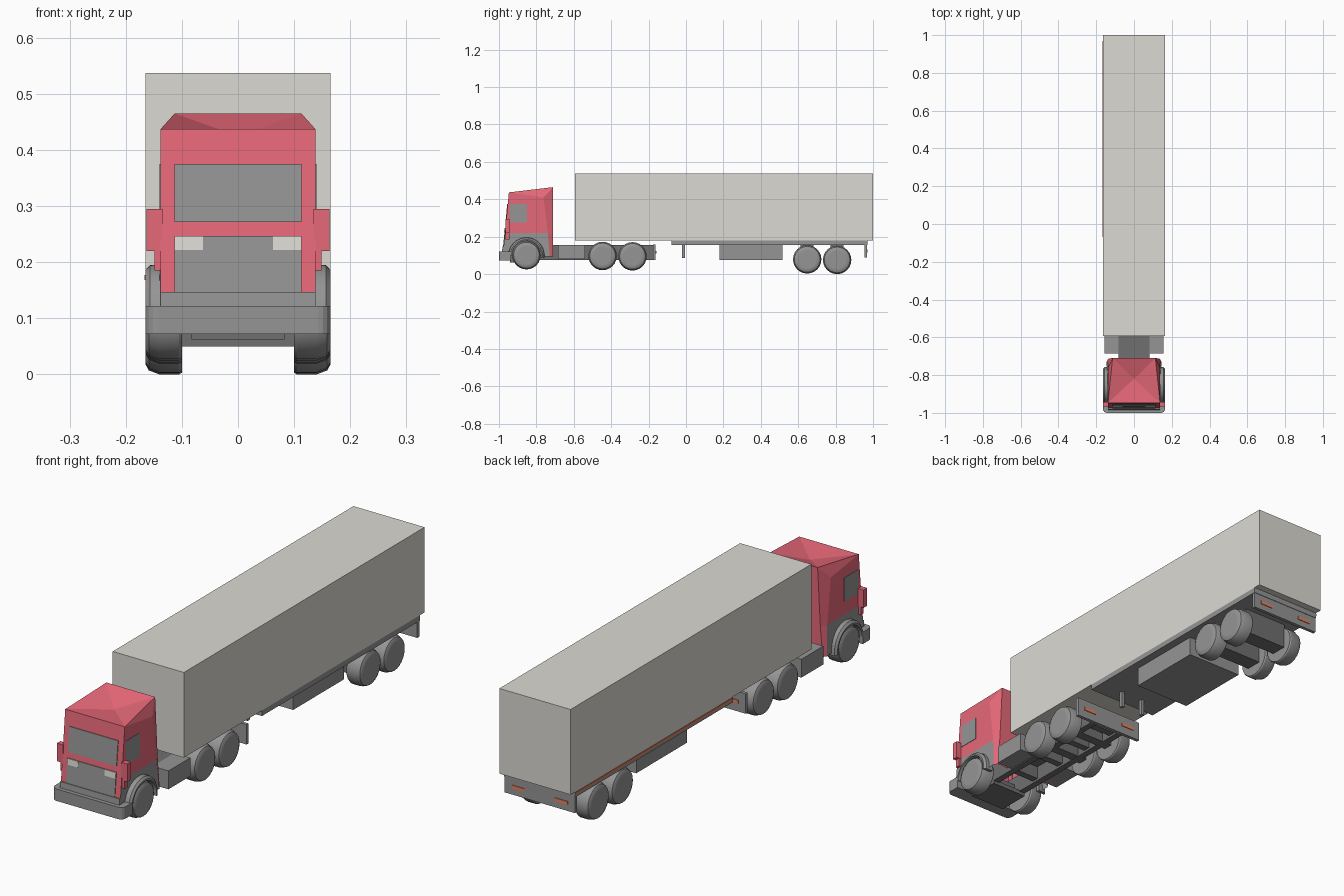
import bpy, bmesh
from math import radians, cos, sin
from mathutils import Vector

if "Cube" in bpy.data.objects:
    bpy.data.objects.remove(bpy.data.objects["Cube"])


def material(name, rgb):
    m = bpy.data.materials.new(name)
    m.diffuse_color = (*rgb, 1)
    m.use_nodes = True
    m.node_tree.nodes["Principled BSDF"].inputs["Base Color"].default_value = m.diffuse_color
    return m


RED = material("red_paint", (0.8, 0.14, 0.19))
CREAM = material("cream_panel", (0.72, 0.70, 0.65))
ORANGE = material("orange_lamp", (0.8, 0.22, 0.1))
GREY = material("grey_paint", (0.3, 0.3, 0.3))
DARK = material("dark_grey", (0.16, 0.16, 0.16))


def finish(name, bm, mats=(), smooth=False):
    bmesh.ops.recalc_face_normals(bm, faces=bm.faces[:])
    me = bpy.data.meshes.new(name)
    bm.to_mesh(me)
    bm.free()
    for m in mats:
        me.materials.append(m)
    ob = bpy.data.objects.new(name, me)
    bpy.context.collection.objects.link(ob)
    if smooth:
        bpy.ops.object.select_all(action='DESELECT')
        ob.select_set(True)
        bpy.context.view_layer.objects.active = ob
        bpy.ops.object.shade_smooth_by_angle(angle=radians(30))
    return ob


def box(name, x, y, z, mat=GREY, lean=0.0):
    """Box from (min, max) ranges; lean shears it along the cab front slope."""
    bm = bmesh.new()
    bmesh.ops.create_cube(bm, size=1)
    for v in bm.verts:
        p = [r[0] + (c + 0.5) * (r[1] - r[0]) for c, r in zip(v.co, (x, y, z))]
        p[1] += (p[2] - 0.22) * lean
        v.co = p
    return finish(name, bm, [mat])


def pair(name, x, y, z, mat=GREY, lean=0.0):
    box(name + "_right", x, y, z, mat, lean)
    box(name + "_left", (-x[1], -x[0]), y, z, mat, lean)


def lathe(name, profile, side, y, z, a0=0, sweep=360, steps=24, mat=GREY):
    """Spin an (x, radius) profile round the x axis."""
    bm = bmesh.new()
    a = radians(a0)
    vs = [bm.verts.new((side * px, r * cos(a), r * sin(a))) for px, r in profile]
    es = [bm.edges.new(e) for e in zip(vs, vs[1:])]
    if sweep < 360:
        es.append(bm.edges.new((vs[-1], vs[0])))
    bmesh.ops.spin(bm, geom=vs + es, cent=(0, 0, 0), axis=(1, 0, 0),
                   angle=radians(sweep), steps=steps)
    bmesh.ops.remove_doubles(bm, verts=bm.verts[:], dist=1e-5)
    bmesh.ops.holes_fill(bm, edges=bm.edges[:], sides=0)
    bmesh.ops.translate(bm, verts=bm.verts[:], vec=Vector((0, y, z)))
    return finish(name, bm, [mat], smooth=True)


# Trailer body, deck and side strip
box("trailer_box", (-0.165, 0.165), (-0.594, 1.0), (0.18, 0.537), CREAM)
box("trailer_deck", (-0.165, 0.165), (-0.077, 0.97), (0.157, 0.18))
box("trailer_side_strip", (-0.167, -0.164), (-0.07, 0.97), (0.168, 0.177), ORANGE)
box("trailer_storage_box", (-0.13, 0.13), (0.18, 0.515), (0.075, 0.158))
pair("landing_leg", (0.045, 0.06), (-0.022, -0.006), (0.087, 0.158))
for i, y in enumerate((0.648, 0.808)):
    box(f"trailer_axle_{i+1}", (-0.102, 0.102), (y - 0.035, y + 0.035), (0.05, 0.158), DARK)


# Rear bars with lamps, on trailer and tractor
def rear_bar(name, y, z0, z1):
    box(name + "_bar", (-0.163, 0.163), (y - 0.014, y), (z0, z1))
    zc = (z0 + z1) / 2
    pair(name + "_lamp", (0.07, 0.13), (y - 0.002, y + 0.003), (zc - 0.007, zc + 0.007), ORANGE)


rear_bar("trailer_rear", 0.968, 0.09, 0.157)
rear_bar("tractor_rear", -0.162, 0.075, 0.158)

# Tractor chassis
pair("chassis_rail", (0.055, 0.083), (-0.94, -0.17), (0.075, 0.155), DARK)
box("chassis_top_plate", (-0.083, 0.083), (-0.72, -0.54), (0.14, 0.156), DARK)
box("front_under_plate", (-0.083, 0.083), (-0.94, -0.80), (0.062, 0.08), DARK)
for i, y in enumerate((-0.70, -0.54, -0.37, -0.21)):
    box(f"cross_member_{i+1}", (-0.06, 0.06), (y - 0.015, y + 0.015), (0.085, 0.145), DARK)
pair("fuel_tank", (0.083, 0.157), (-0.685, -0.54), (0.08, 0.157))
for i, (y, z) in enumerate(((-0.853, 0.101), (-0.446, 0.097), (-0.286, 0.095))):
    box(f"tractor_axle_{i+1}", (-0.102, 0.102), (y - 0.02, y + 0.02), (z - 0.02, z + 0.02), DARK)

# Wheels
TYRE = [(0.1, 0), (0.1, 0.073), (0.105, 0.076), (0.14, 0.076), (0.159, 0.069),
        (0.165, 0.058), (0.165, 0.047)]
RIM = [(0.165, 0.047), (0.156, 0.045), (0.153, 0.040), (0.161, 0.033), (0.153, 0.027),
       (0.153, 0.019), (0.163, 0.017), (0.164, 0.010), (0.160, 0.008), (0.160, 0)]
SPOTS = {"front": (-0.853, 0.101), "drive_1": (-0.446, 0.097), "drive_2": (-0.286, 0.095),
         "trailer_1": (0.648, 0.079), "trailer_2": (0.808, 0.076)}
FENDER = [(0.125, 0.079), (0.165, 0.079), (0.165, 0.086), (0.157, 0.095), (0.125, 0.097)]
for side, tag in ((1, "right"), (-1, "left")):
    for key, (y, z) in SPOTS.items():
        lathe(f"{key}_tyre_{tag}", TYRE, side, y, z)
        lathe(f"{key}_rim_{tag}", RIM, side, y, z)
    lathe(f"front_fender_{tag}", FENDER, side, -0.853, 0.1, -8, 185, 14)

# Cab shell: three rings of front corner, side rear and back corner; open below
bm = bmesh.new()
rings = []
for half in (((0.138, -0.980, 0.10), (0.145, -0.728, 0.095), (0.135, -0.712, 0.095)),
             ((0.138, -0.968, 0.22), (0.138, -0.738, 0.22), (0.125, -0.711, 0.22)),
             ((0.138, -0.947, 0.437), (0.138, -0.762, 0.41), (0.113, -0.71, 0.465))):
    rings.append([bm.verts.new(p) for p in half] +
                 [bm.verts.new((-x, y, z)) for x, y, z in reversed(half)])
for level in (0, 1):
    a, b = rings[level], rings[level + 1]
    for i in range(6):
        j = (i + 1) % 6
        f = bm.faces.new((a[i], a[j], b[j], b[i]))
        f.material_index = 1 if level == 0 and i in (0, 4) else 0
t = rings[2]
dip = bm.verts.new((0, -0.82, 0.425))
bm.faces.new((t[0], t[1], t[2]))
bm.faces.new((t[3], t[4], t[5]))
for a, b in ((0, 2), (2, 3), (3, 5), (5, 0)):
    bm.faces.new((t[a], t[b], dip))
finish("cab_shell", bm, [RED, GREY])

# Cab front panels follow the slope of the front face
LEAN = 0.097
front = (-0.971, -0.964)
box("windscreen", (-0.113, 0.113), front, (0.272, 0.375), GREY, LEAN)
box("grille", (-0.113, 0.113), front, (0.145, 0.247), GREY, LEAN)
pair("headlight", (0.062, 0.113), (-0.973, -0.965), (0.222, 0.247), CREAM, LEAN)
box("lower_grille", (-0.138, 0.138), (-0.974, -0.95), (0.115, 0.147), GREY, LEAN)
pair("side_window", (0.132, 0.140), (-0.940, -0.85), (0.275, 0.375))
pair("mirror", (0.135, 0.163), (-0.966, -0.943), (0.22, 0.295), RED)
pair("corner_deflector", (0.135, 0.149), (-0.964, -0.945), (0.185, 0.222), RED)

# Front bumper with rounded corners
bumper = box("front_bumper", (-0.165, 0.165), (-1.0, -0.935), (0.072, 0.122))
bm = bmesh.new()
bm.from_mesh(bumper.data)
corners = [e for e in bm.edges if all(v.co.y < -0.99 for v in e.verts)
           and abs(e.verts[0].co.x - e.verts[1].co.x) < 0.01]
bmesh.ops.bevel(bm, geom=corners, offset=0.022, segments=4, profile=0.5, affect='EDGES')
bm.to_mesh(bumper.data)
bm.free()
